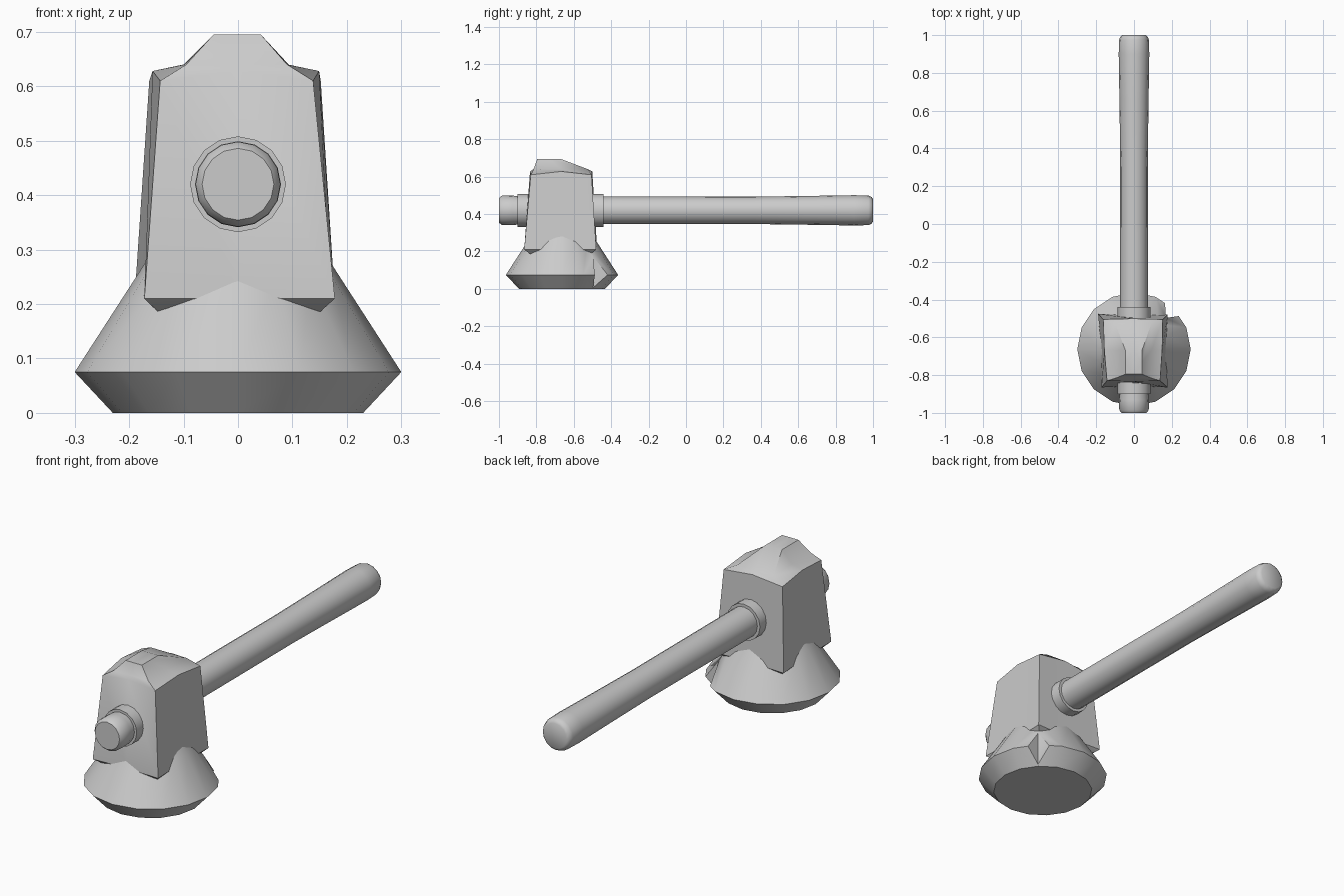
import bpy, bmesh, math

if "Cube" in bpy.data.objects:
    bpy.data.objects.remove(bpy.data.objects["Cube"])


def loft(name, rings, smooth=40):
    """Skin a list of equal-sized point rings and cap both ends."""
    bm = bmesh.new()
    loops = [[bm.verts.new(p) for p in ring] for ring in rings]
    n = len(loops[0])
    for a, b in zip(loops, loops[1:]):
        for i in range(n):
            j = (i + 1) % n
            bm.faces.new((a[i], a[j], b[j], b[i]))
    bm.faces.new(loops[0])
    bm.faces.new(loops[-1])
    bmesh.ops.recalc_face_normals(bm, faces=bm.faces)
    mesh = bpy.data.meshes.new(name)
    bm.to_mesh(mesh)
    bm.free()
    obj = bpy.data.objects.new(name, mesh)
    bpy.context.collection.objects.link(obj)
    if smooth:
        shade(obj, smooth)
    return obj


def shade(obj, angle):
    bpy.ops.object.select_all(action='DESELECT')
    obj.select_set(True)
    bpy.context.view_layer.objects.active = obj
    bpy.ops.object.shade_smooth_by_angle(angle=math.radians(angle))


def circle(radius, n=16):
    return [(radius * math.cos(i * math.tau / n), radius * math.sin(i * math.tau / n))
            for i in range(n)]


def along_y(name, profile, n=16, z=0.42):
    return loft(name, [[(u, y, z + v) for u, v in circle(r, n)] for y, r in profile])


def block_ring(corners, z, push=0.0, rise=0.0):
    """Four corners plus edge midpoints that can be pushed outward or raised."""
    cx = sum(c[0] for c in corners) / 4
    cy = sum(c[1] for c in corners) / 4
    ring = []
    for (x0, y0), (x1, y1) in zip(corners, corners[1:] + corners[:1]):
        ring.append((x0, y0, z))
        mx, my = (x0 + x1) / 2, (y0 + y1) / 2
        d = math.hypot(mx - cx, my - cy)
        ring.append((mx + (mx - cx) / d * push, my + (my - cy) / d * push, z + rise))
    return ring


# Handle: flared grip at the back, rounded butt at the front
along_y("handle", [(-1.0, 0.066), (-0.985, 0.078), (-0.93, 0.079), (-0.88, 0.074),
                   (-0.4, 0.074), (0.35, 0.073), (0.65, 0.077), (0.9, 0.081),
                   (0.975, 0.079), (0.992, 0.072), (1.0, 0.06)])

# Collars where the handle enters the head
along_y("front_collar", [(-0.9, 0.088), (-0.78, 0.088)])
along_y("back_collar", [(-0.55, 0.088), (-0.44, 0.088)])

# Head block: tapered, with hanging corners and a faceted crown
loft("head_block", [
    block_ring([(-0.1, -0.57), (0.1, -0.57), (0.1, -0.77), (-0.1, -0.77)], 0.14),
    block_ring([(-0.19, -0.475), (0.178, -0.48), (0.178, -0.865), (-0.172, -0.865)], 0.21, -0.008),
    block_ring([(-0.163, -0.505), (0.152, -0.505), (0.138, -0.83), (-0.143, -0.83)], 0.61, 0.004, 0.018),
    block_ring([(-0.1, -0.525), (0.093, -0.525), (0.09, -0.815), (-0.095, -0.815)], 0.64),
    block_ring([(-0.045, -0.67), (0.042, -0.67), (0.042, -0.795), (-0.045, -0.795)], 0.695),
], 42)

# Flared striking face
bell = loft("striking_face", [
    [(u, v - 0.663, z) for u, v in circle(r)]
    for z, r in [(0, 0.23), (0.075, 0.3), (0.25, 0.187), (0.3, 0.155)]], 0)

# Chipped notch in the rim
cutter = loft("notch_cutter", [
    [(0.168, -0.497, z), (0.4, -0.465, z), (0.4, -0.2, z), (0.155, -0.2, z)]
    for z in (-0.1, 0.4)], 0)
cutter.hide_render = True
mod = bell.modifiers.new("notch", 'BOOLEAN')
mod.operation = 'DIFFERENCE'
mod.solver = 'EXACT'
mod.object = cutter
bpy.context.view_layer.objects.active = bell
bpy.ops.object.modifier_apply(modifier=mod.name)
bpy.data.objects.remove(cutter, do_unlink=True)
shade(bell, 46)
